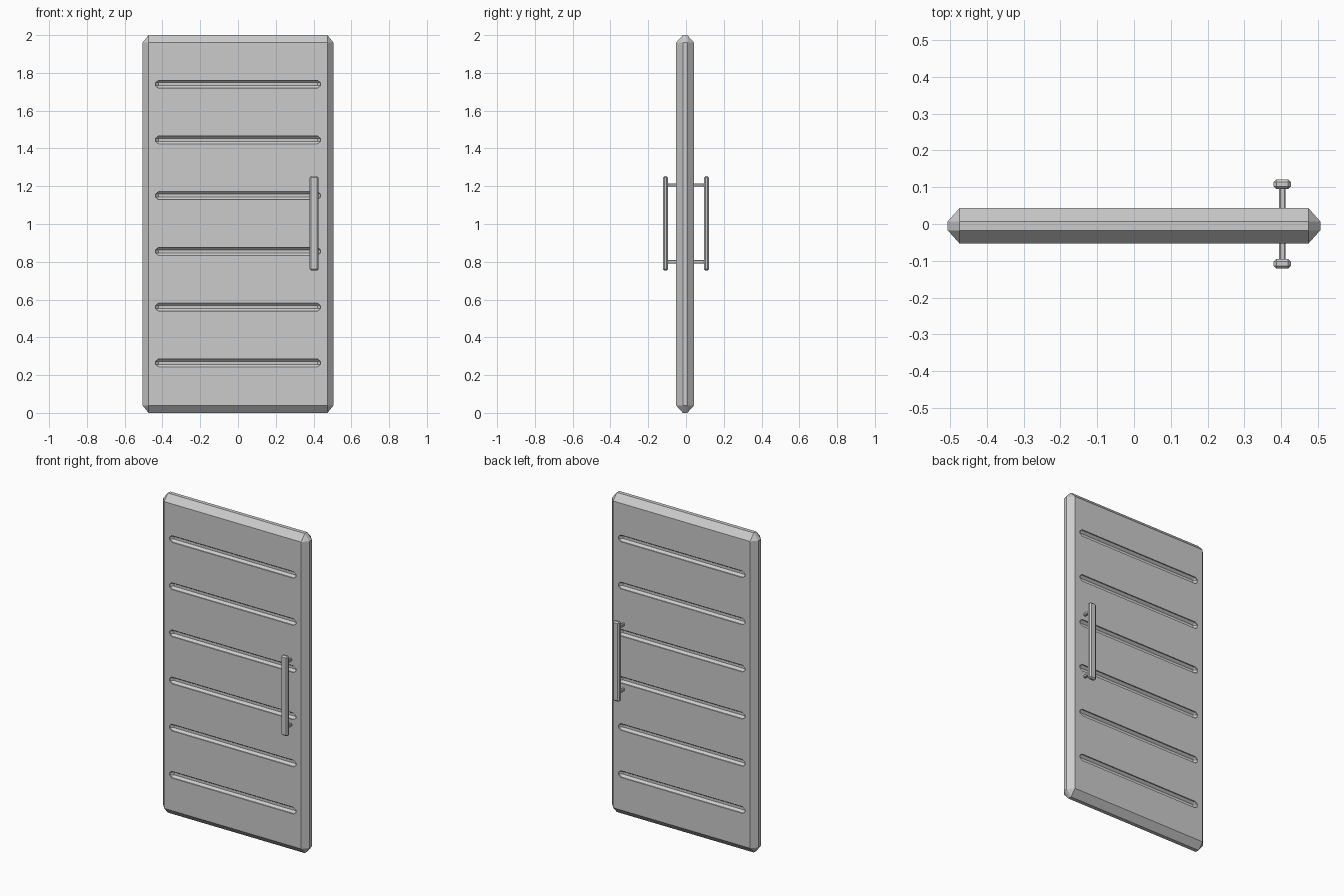
import bpy, bmesh
from itertools import product
from mathutils import Vector

if "Cube" in bpy.data.objects:
    bpy.data.objects.remove(bpy.data.objects["Cube"])


def add_chamfered_box(bm, centre, half, cut):
    """Box whose edges are cut off, with a separate cut per axis."""
    verts = []
    for signs in product((-1, 1), repeat=3):
        for axis in range(3):
            p = [s * (half[i] - (0 if i == axis else cut[i])) for i, s in enumerate(signs)]
            verts.append(bm.verts.new(Vector(centre) + Vector(p)))
    bmesh.ops.convex_hull(bm, input=verts)


def make_object(name, boxes):
    bm = bmesh.new()
    for box in boxes:
        add_chamfered_box(bm, *box)
    bmesh.ops.dissolve_limit(bm, angle_limit=0.01, verts=bm.verts[:], edges=bm.edges[:])
    bmesh.ops.recalc_face_normals(bm, faces=bm.faces[:])
    mesh = bpy.data.meshes.new(name)
    bm.to_mesh(mesh)
    bm.free()
    ob = bpy.data.objects.new(name, mesh)
    bpy.context.collection.objects.link(ob)
    return ob


PANEL_Y, PANEL_HALF = -0.005, 0.048

# Door panel
panel = make_object("door_panel", [((0, PANEL_Y, 1.0), (0.506, PANEL_HALF, 1.0), (0.032, 0.036, 0.04))])

# Six horizontal grooves cut into both faces
grooves = make_object("groove_cutter", [
    ((0, PANEL_Y + side * PANEL_HALF, 0.265 + 0.295 * i), (0.437, 0.02, 0.021), (0.016, 0.013, 0.013))
    for i in range(6) for side in (-1, 1)])
grooves.hide_render = True
cut = panel.modifiers.new("grooves", 'BOOLEAN')
cut.operation = 'DIFFERENCE'
cut.solver = 'EXACT'
cut.object = grooves
bpy.context.view_layer.objects.active = panel
bpy.ops.object.modifier_apply(modifier=cut.name)
bpy.data.objects.remove(grooves)

# Pull bars on both sides, each with two standoffs into the panel
for side, label in ((-1, "front"), (1, "back")):
    make_object(label + "_handle_bar",
                [((0.403, side * 0.108, 1.003), (0.0235, 0.0135, 0.25), (0.008, 0.008, 0.008))])
    for z, place in ((0.80, "lower"), (1.207, "upper")):
        make_object(f"{label}_{place}_standoff",
                    [((0.403, side * 0.07, z), (0.0085, 0.035, 0.0085), (0.003, 0.003, 0.003))])
